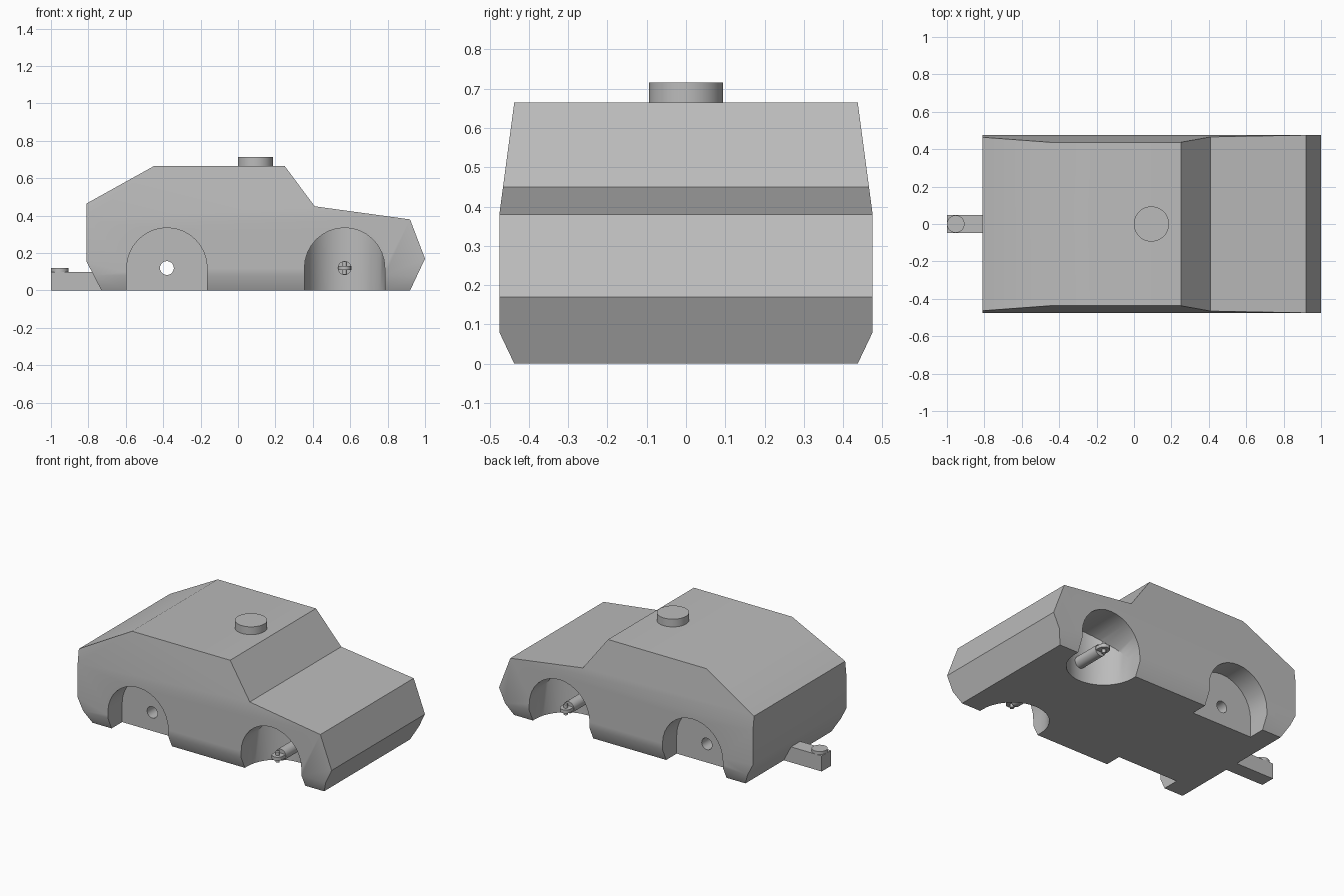
import bpy, bmesh, math
from mathutils import Vector

old = bpy.data.objects.get("Cube")
if old:
    bpy.data.objects.remove(old, do_unlink=True)

grey = bpy.data.materials.new("light grey")
grey.use_nodes = True
COLOUR = (0.5, 0.5, 0.5, 1)
grey.diffuse_color = COLOUR
grey.node_tree.nodes["Principled BSDF"].inputs["Base Color"].default_value = COLOUR


def prism(name, profile, axis, lo, hi):
    """Extrude a 2D profile along an axis; the profile uses the other two axes."""
    def place(p, t):
        c = list(p)
        c.insert("xyz".index(axis), t)
        return Vector(c)
    bm = bmesh.new()
    a = [bm.verts.new(place(p, lo)) for p in profile]
    b = [bm.verts.new(place(p, hi)) for p in profile]
    bm.faces.new(a)
    bm.faces.new(b)
    n = len(a)
    for i in range(n):
        j = (i + 1) % n
        bm.faces.new((a[i], a[j], b[j], b[i]))
    bmesh.ops.recalc_face_normals(bm, faces=bm.faces)
    mesh = bpy.data.meshes.new(name)
    bm.to_mesh(mesh)
    bm.free()
    mesh.materials.append(grey)
    obj = bpy.data.objects.new(name, mesh)
    bpy.context.collection.objects.link(obj)
    return obj


def activate(obj):
    bpy.ops.object.select_all(action='DESELECT')
    obj.select_set(True)
    bpy.context.view_layer.objects.active = obj


def combine(obj, tool, operation):
    """Apply a boolean and discard the tool."""
    activate(obj)
    mod = obj.modifiers.new("cut", 'BOOLEAN')
    mod.operation = operation
    mod.solver = 'EXACT'
    mod.object = tool
    bpy.ops.object.modifier_apply(modifier=mod.name)
    bpy.data.objects.remove(tool, do_unlink=True)


def smooth(obj):
    activate(obj)
    bpy.ops.object.shade_smooth_by_angle(angle=math.radians(30))


def arc(u, v, r, start, end, steps):
    angles = [math.radians(start + (end - start) * i / steps) for i in range(steps + 1)]
    return [(u + r * math.cos(a), v + r * math.sin(a)) for a in angles]


def circle(u, v, r, steps=32):
    return arc(u, v, r, 0, 360, steps)[:-1]


REAR_X, FRONT_X, AXLE_Z = -0.38, 0.57, 0.12
ARCH_R, PIN_R = 0.215, 0.037


def arch(x):
    return [(x + ARCH_R, -0.1)] + arc(x, AXLE_Z, ARCH_R, 0, 180, 16) + [(x - ARCH_R, -0.1)]


# Body: side silhouette intersected with the end-on silhouette
side = [(-0.73, 0), (0.92, 0), (1, 0.17), (0.92, 0.38), (0.41, 0.45),
        (0.25, 0.665), (-0.45, 0.665), (-0.81, 0.465), (-0.81, 0.155)]
half = [(0.437, 0), (0.475, 0.08), (0.475, 0.38), (0.437, 0.665)]
section = half + [(-y, z) for y, z in reversed(half)]
body = prism("body", side, "y", -0.6, 0.6)
combine(body, prism("section", section, "x", -1.2, 1.2), 'INTERSECT')

# Rear axle hole
combine(body, prism("axle_hole", circle(REAR_X, AXLE_Z, PIN_R, 24), "y", -0.7, 0.7), 'DIFFERENCE')

for s, label in ((1, "left"), (-1, "right")):
    # Shallow rear wheel well
    combine(body, prism("rear_well", arch(REAR_X), "y", *sorted((s * 0.33, s * 0.6))), 'DIFFERENCE')

    # Front wheel well with a rounded inner wall for steering
    well = prism("front_well", arch(FRONT_X), "y", *sorted((s * 0.1, s * 0.6)))
    plan = ([(FRONT_X + ARCH_R, s * 0.7)]
            + arc(FRONT_X, s * 0.41, ARCH_R, 0, -180 * s, 20)
            + [(FRONT_X - ARCH_R, s * 0.7)])
    combine(well, prism("plan", plan, "z", -0.2, 0.5), 'INTERSECT')
    combine(body, well, 'DIFFERENCE')

    # Steering axle with flat tongue and upright pin
    axle = prism(label + "_steering_axle", circle(FRONT_X, AXLE_Z, PIN_R, 24),
                 "y", *sorted((s * 0.17, s * 0.38)))
    tongue_plan = ([(FRONT_X + 0.035, s * 0.36)]
                   + arc(FRONT_X, s * 0.41, 0.035, 0, 180 * s, 12)
                   + [(FRONT_X - 0.035, s * 0.36)])
    tongue = prism(label + "_axle_tongue", tongue_plan, "z", AXLE_Z - 0.011, AXLE_Z + 0.011)
    pin = prism(label + "_axle_pin", circle(FRONT_X, s * 0.41, 0.012, 16),
                "z", AXLE_Z - 0.034, AXLE_Z + 0.034)
    for part in (axle, tongue, pin):
        smooth(part)
smooth(body)

# Roof disc
smooth(prism("roof_disc", circle(0.093, 0, 0.094, 48), "z", 0.66, 0.715))

# Tow bar and hitch peg
bar = [(-1, -0.047), (-0.72, -0.047), (-0.72, 0.047), (-1, 0.047)]
prism("tow_bar", bar, "z", 0, 0.1)
smooth(prism("hitch_peg", circle(-0.953, 0, 0.047), "z", 0.09, 0.12))
